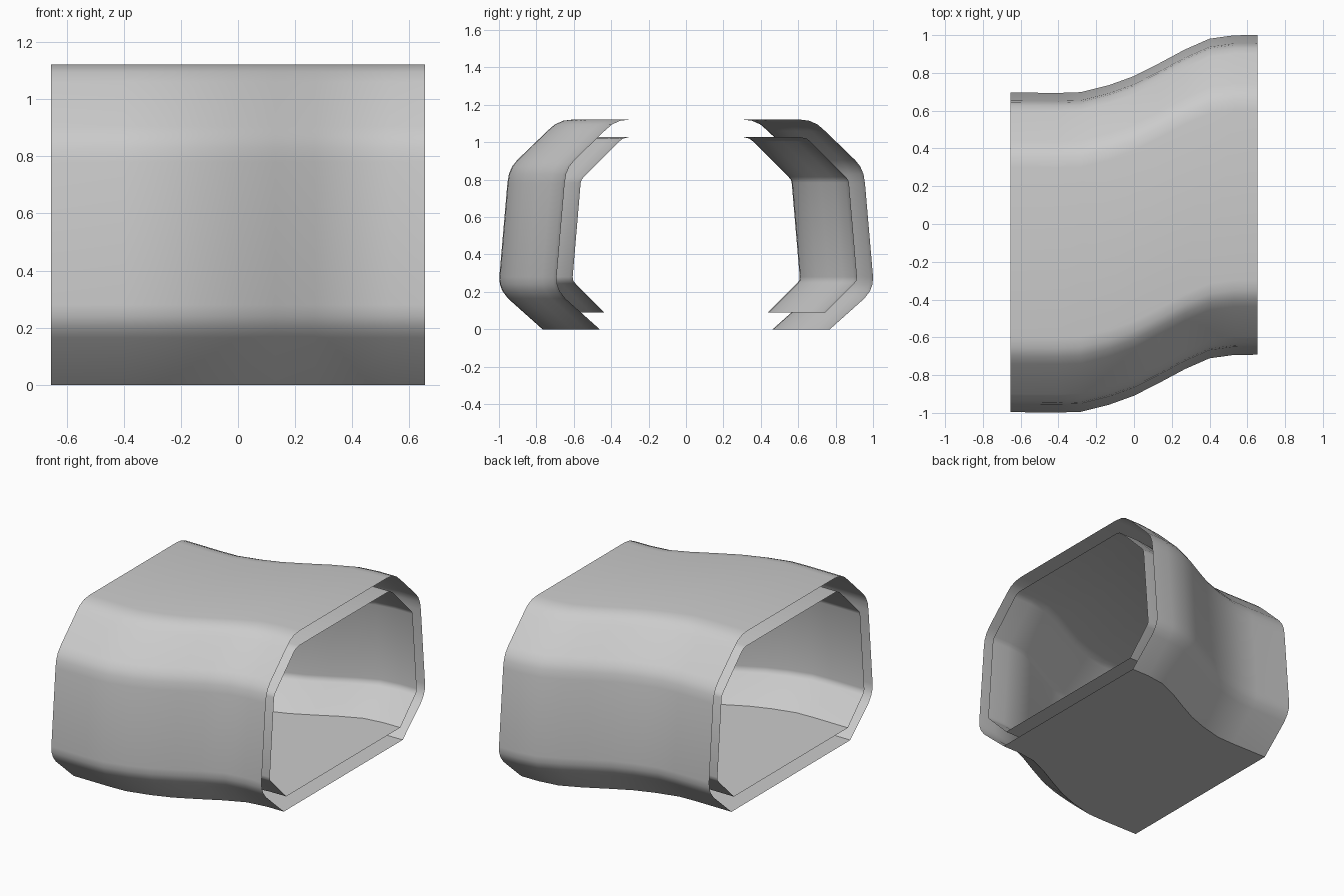
import bpy
import bmesh
import math

if "Cube" in bpy.data.objects:
    bpy.data.objects.remove(bpy.data.objects["Cube"])

# S-shaped centre line: (x, sideways shift in y)
PATH = [(-0.655, -0.15), (-0.40, -0.152), (-0.28, -0.148), (-0.13, -0.11),
        (0.0, -0.063), (0.13, 0.003), (0.27, 0.078), (0.40, 0.135),
        (0.53, 0.153), (0.655, 0.154)]

# Half cross-sections (y, z), from the floor corner up to the roof corner
OUTER = [(0.615, 0.0), (0.80, 0.165), (0.83, 0.205), (0.843, 0.24), (0.846, 0.28),
         (0.803, 0.78), (0.795, 0.83), (0.778, 0.87), (0.75, 0.905),
         (0.59, 1.06), (0.55, 1.095), (0.505, 1.115), (0.45, 1.122)]
INNER = [(0.59, 0.09), (0.745, 0.245), (0.757, 0.26), (0.76, 0.28),
         (0.717, 0.785), (0.712, 0.80), (0.70, 0.815),
         (0.51, 1.005), (0.49, 1.02), (0.46, 1.027)]


def sweep_shell(name, half, inward=False):
    """Sweep a mirrored closed section along the path, open at both ends."""
    section = half + [(-y, z) for y, z in reversed(half)]
    bm = bmesh.new()
    rings = [[bm.verts.new((x, y + shift, z)) for y, z in section]
             for x, shift in PATH]
    n = len(section)
    for a, b in zip(rings, rings[1:]):
        for i in range(n):
            j = (i + 1) % n
            quad = [a[i], a[j], b[j], b[i]]
            bm.faces.new(quad if inward else quad[::-1])
    bm.normal_update()
    # Make sure the floor faces point the intended way
    floor = min(bm.faces, key=lambda f: f.calc_center_median().z)
    if (floor.normal.z > 0) != inward:
        bmesh.ops.reverse_faces(bm, faces=bm.faces[:])
    mesh = bpy.data.meshes.new(name)
    bm.to_mesh(mesh)
    bm.free()
    obj = bpy.data.objects.new(name, mesh)
    bpy.context.collection.objects.link(obj)
    bpy.ops.object.select_all(action='DESELECT')
    obj.select_set(True)
    bpy.context.view_layer.objects.active = obj
    bpy.ops.object.shade_smooth_by_angle(angle=math.radians(35))
    return obj


# Outer hull and the separate inner lining, with an open gap between them
sweep_shell("outer_hull", OUTER)
sweep_shell("inner_lining", INNER, inward=True)
